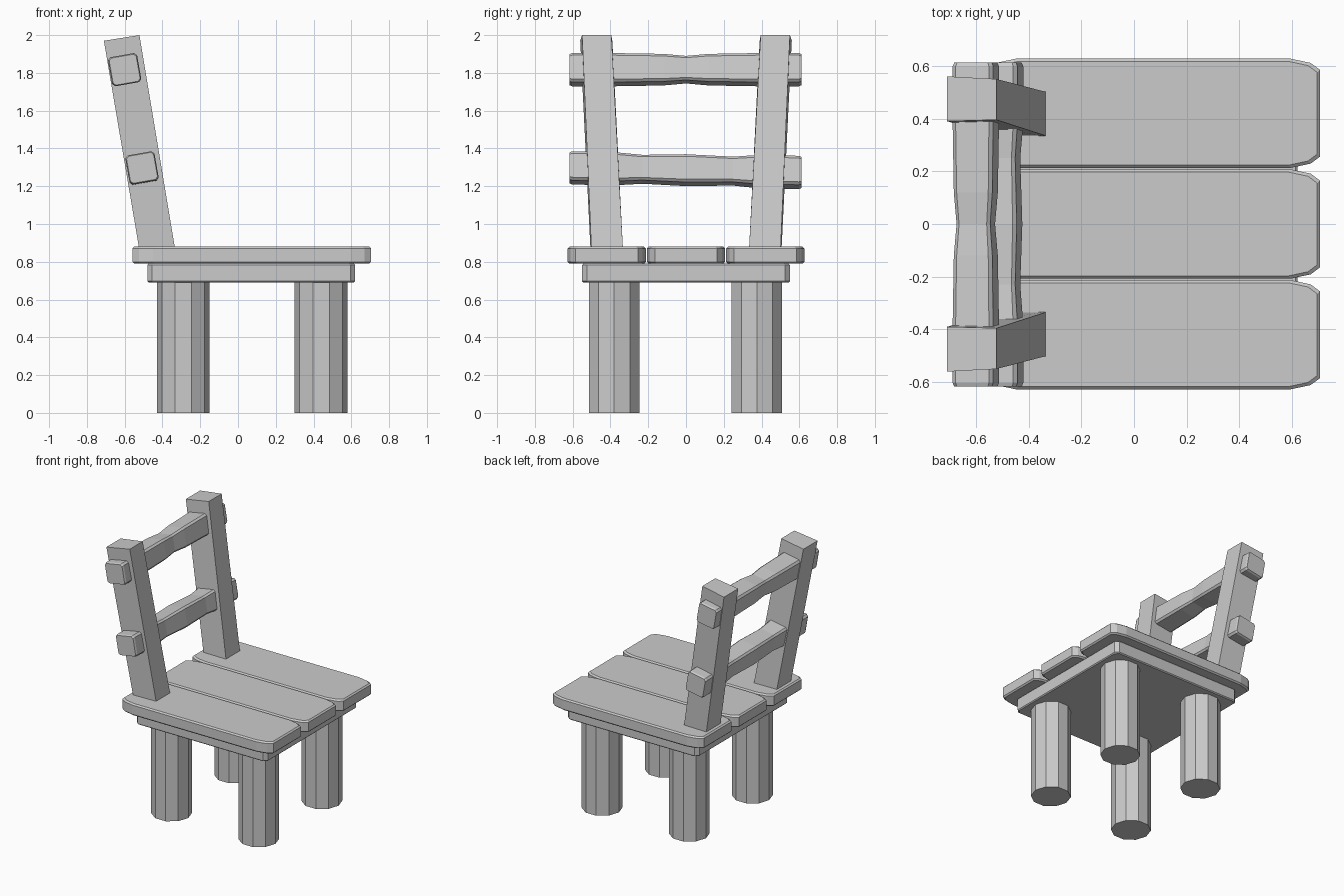
import bpy, bmesh, math

if "Cube" in bpy.data.objects:
    bpy.data.objects.remove(bpy.data.objects["Cube"])


def loft(name, rings):
    """Skin a list of equal-length vertex rings and cap both ends."""
    bm = bmesh.new()
    rows = [[bm.verts.new(p) for p in ring] for ring in rings]
    n = len(rows[0])
    for a, b in zip(rows, rows[1:]):
        for i in range(n):
            j = (i + 1) % n
            bm.faces.new((a[i], a[j], b[j], b[i]))
    bm.faces.new(rows[0])
    bm.faces.new(rows[-1])
    bmesh.ops.recalc_face_normals(bm, faces=bm.faces)
    mesh = bpy.data.meshes.new(name)
    bm.to_mesh(mesh)
    bm.free()
    ob = bpy.data.objects.new(name, mesh)
    bpy.context.collection.objects.link(ob)
    return ob


def slab(name, cx, cy, hx, hy, z0, z1, corner, edge):
    """Flat board: corner = (dx, dy) plan points from the sharp corner; edge = bevelled rim."""
    def ring(z, inset):
        pts = [(hx - inset - dx, hy - inset - dy) for dx, dy in corner]
        quarter = pts + [(x, -y) for x, y in reversed(pts)]
        full = quarter + [(-x, -y) for x, y in pts] + [(-x, y) for x, y in reversed(pts)]
        return [(cx + x, cy + y, z) for x, y in full]
    return loft(name, [ring(z0, edge), ring(z0 + edge, 0),
                       ring(z1 - edge, 0), ring(z1, edge)])


# ten-sided legs
for xn, x in (("back", -0.29), ("front", 0.44)):
    for yn, y in (("right", -0.38), ("left", 0.375)):
        loft(f"{xn}_{yn}_leg",
             [[(x + 0.14 * math.cos(k * math.pi / 5),
                y + 0.14 * math.sin(k * math.pi / 5), z) for k in range(10)]
              for z in (0, 0.70)])

# seat base
slab("seat_base", 0.07, 0, 0.55, 0.55, 0.69, 0.79, [(0.025, 0), (0, 0.025)], 0.007)

# three seat planks with tapered ends
for i, y in enumerate((-0.42, 0, 0.42)):
    slab(f"seat_plank_{i + 1}", 0.073, y, 0.632, 0.207, 0.79, 0.88,
         [(0.11, 0), (0.035, 0.016), (0, 0.042)], 0.01)

# leaning back posts
for name, s in (("right_post", -1), ("left_post", 1)):
    bottom = [(-0.52, s * 0.505, 0.85), (-0.33, s * 0.50, 0.85),
              (-0.33, s * 0.333, 0.85), (-0.52, s * 0.335, 0.85)]
    top = [(-0.71, s * 0.56, 1.97), (-0.522, s * 0.55, 2.0),
           (-0.522, s * 0.395, 2.0), (-0.71, s * 0.39, 1.97)]
    loft(name, [bottom, top])


def rail(name, cx, cz, drop, stations):
    """Chamfered square bar along y, scaled at each (y, scale) station."""
    h, c, t = 0.078, 0.064, math.radians(10)
    section = [(h, c), (c, h), (-c, h), (-h, c), (-h, -c), (-c, -h), (c, -h), (h, -c)]
    loft(name, [[(cx + f * (u * math.cos(t) - v * math.sin(t)), y,
                  cz - drop * y + f * (u * math.sin(t) + v * math.cos(t)))
                 for u, v in section] for y, f in stations])


# roughly hewn back rails
ends_a = [(-0.617, 0.93), (-0.603, 1), (-0.38, 1)]
ends_b = [(0.38, 1), (0.598, 1), (0.612, 0.93)]
rail("upper_rail", -0.60, 1.817, 0,
     ends_a + [(-0.12, 0.95), (0, 0.83), (0.12, 0.95)] + ends_b)
rail("lower_rail", -0.508, 1.285, 0.02,
     ends_a + [(-0.23, 0.87), (0, 0.96), (0.25, 0.87)] + ends_b)
